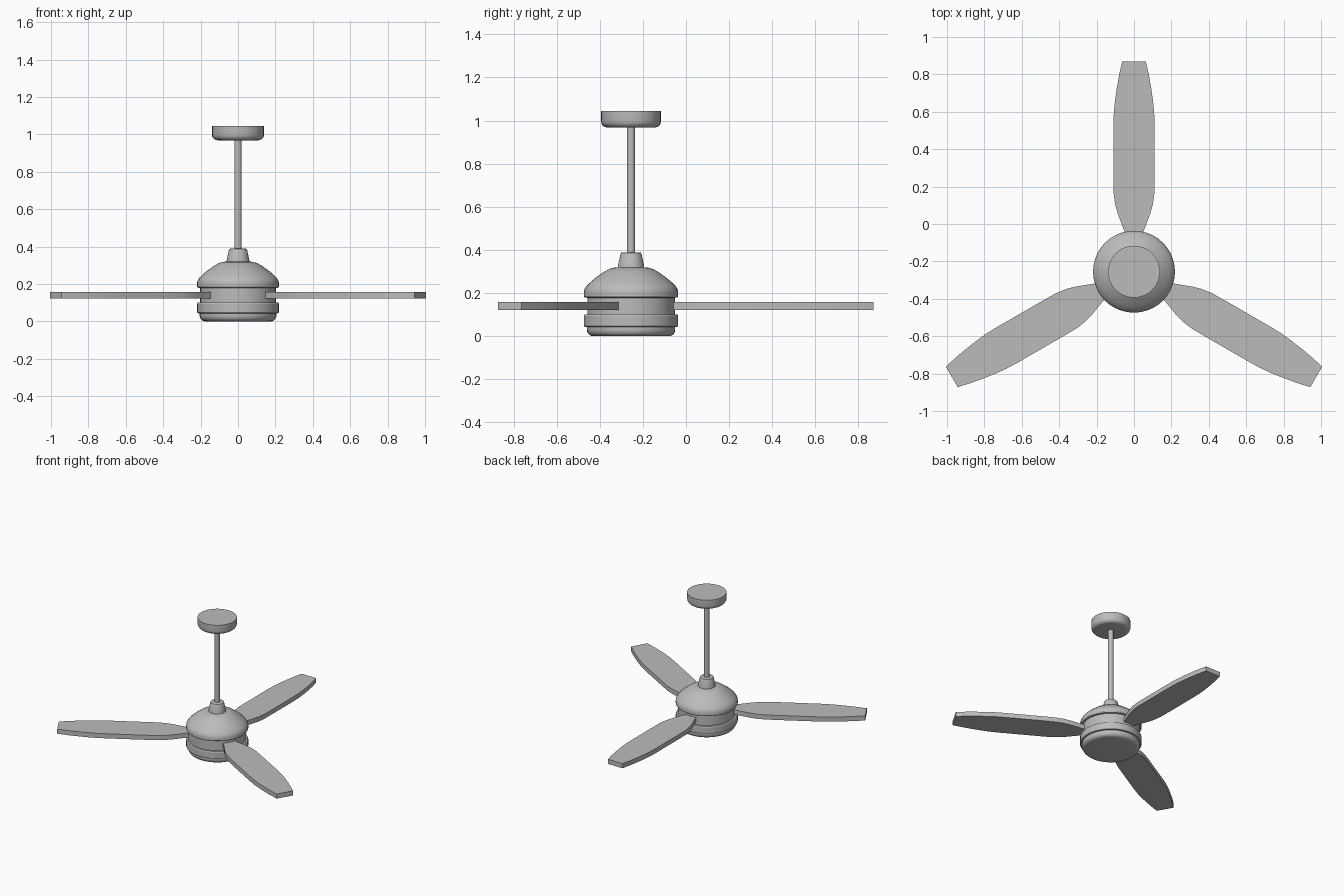
import bpy, bmesh, math
from mathutils import Matrix, Vector

cube = bpy.data.objects.get("Cube")
if cube:
    bpy.data.objects.remove(cube, do_unlink=True)

HUB = Vector((0, -0.255, 0))  # vertical axis of the fan

metal = bpy.data.materials.new("plain_grey")
metal.use_nodes = True
metal.diffuse_color = (0.5, 0.5, 0.5, 1)
metal.node_tree.nodes["Principled BSDF"].inputs["Base Color"].default_value = (0.5, 0.5, 0.5, 1)


def finish(name, bm):
    """Turn a bmesh into a smooth-shaded object placed on the hub axis."""
    bmesh.ops.recalc_face_normals(bm, faces=bm.faces)
    mesh = bpy.data.meshes.new(name)
    bm.to_mesh(mesh)
    bm.free()
    mesh.materials.append(metal)
    obj = bpy.data.objects.new(name, mesh)
    obj.location = HUB
    bpy.context.collection.objects.link(obj)
    bpy.ops.object.select_all(action='DESELECT')
    obj.select_set(True)
    bpy.context.view_layer.objects.active = obj
    bpy.ops.object.shade_smooth_by_angle(angle=math.radians(32))
    return obj


def lathe(name, profile, sides=40):
    """Revolve (radius, height) points, listed bottom to top, and cap both ends."""
    bm = bmesh.new()
    rings = []
    for r, z in profile:
        rings.append([bm.verts.new((r * math.cos(math.tau * i / sides),
                                    r * math.sin(math.tau * i / sides), z))
                      for i in range(sides)])
    for low, high in zip(rings, rings[1:]):
        for i in range(sides):
            j = (i + 1) % sides
            bm.faces.new((low[i], low[j], high[j], high[i]))
    bm.faces.new(rings[0][::-1])
    bm.faces.new(rings[-1])
    return finish(name, bm)


def rounded_base(r, z, radius, steps=5):
    """Quarter-round lower corner of a profile."""
    return [(r - radius + radius * math.sin(a), z + radius - radius * math.cos(a))
            for a in (math.pi / 2 * k / steps for k in range(steps + 1))]


# Motor housing, from bottom cap to dome
lathe("bottom_cap", rounded_base(0.205, 0.0, 0.03) + [(0.205, 0.05)])
lathe("lower_band", [(0.205, 0.042), (0.215, 0.044), (0.219, 0.05), (0.219, 0.094),
                     (0.215, 0.1), (0.2, 0.102)])
lathe("motor_core", [(0.203, 0.095), (0.203, 0.185)])
lathe("dome", [(0.2, 0.178), (0.215, 0.18), (0.219, 0.186), (0.219, 0.205), (0.215, 0.22),
               (0.204, 0.236), (0.183, 0.256), (0.155, 0.278), (0.128, 0.297),
               (0.105, 0.31), (0.085, 0.317), (0.06, 0.32)])

# Down rod, its coupling and the ceiling canopy
lathe("rod_coupling", [(0.062, 0.315), (0.06, 0.33), (0.049, 0.38), (0.046, 0.387), (0.04, 0.389)])
lathe("down_rod", [(0.019, 0.38), (0.019, 0.975)], 20)
lathe("ceiling_canopy", rounded_base(0.139, 0.968, 0.03) + [(0.139, 1.045)], 32)

# Blades: mirrored outline given as (distance from axis, half width)
outline = [(0.19, 0.044), (0.215, 0.051), (0.26, 0.068), (0.31, 0.087), (0.36, 0.101),
           (0.42, 0.109), (0.5, 0.11), (0.78, 0.11), (0.85, 0.108), (0.91, 0.102),
           (0.98, 0.092), (1.05, 0.08), (1.125, 0.063)]
for name, angle in (("back_blade", 90), ("right_blade", 210), ("left_blade", 330)):
    bm = bmesh.new()
    points = outline + [(d, -w) for d, w in reversed(outline)]
    base = bm.faces.new([bm.verts.new((d, w, 0.122)) for d, w in points])
    top = bmesh.ops.extrude_face_region(bm, geom=[base])["geom"]
    bmesh.ops.translate(bm, vec=(0, 0, 0.036),
                        verts=[v for v in top if isinstance(v, bmesh.types.BMVert)])
    bmesh.ops.transform(bm, matrix=Matrix.Rotation(math.radians(angle), 4, 'Z'), verts=bm.verts)
    finish(name, bm)
